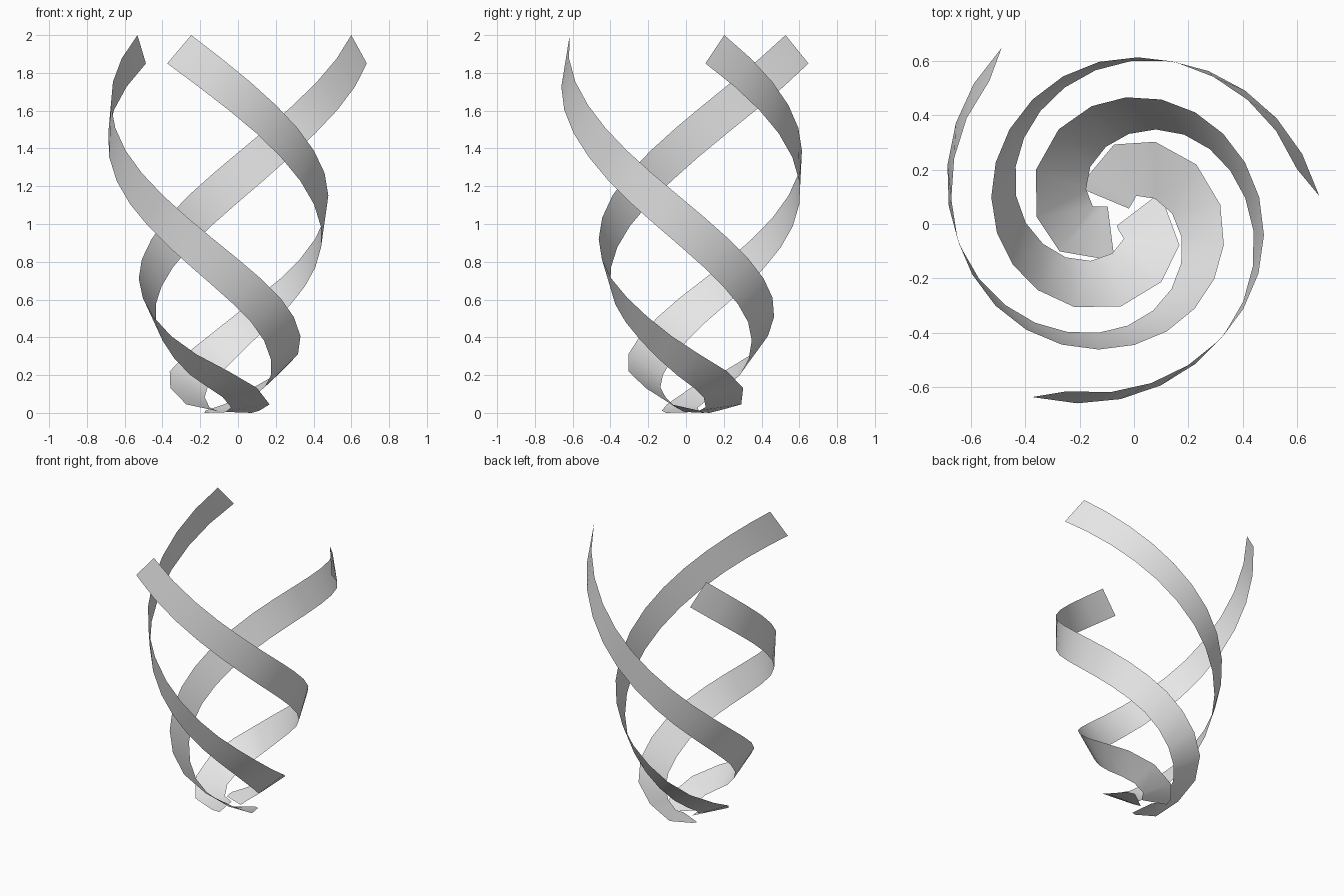
import bpy
from math import radians, cos, sin
from mathutils import Vector

cube = bpy.data.objects.get("Cube")
if cube:
    bpy.data.objects.remove(cube, do_unlink=True)

AXIS = Vector((-0.06, 0.038, 0))
STEPS = 3

# Edge paths from the foot upward: (turn in degrees, radius, height)
LOWER_TIP = [(260, .045, .005), (268, .06, .012)]
UPPER_TIP = [(379, .145, 0), (365, .176, .012)]
LOWER = [(279, .095, .03), (215, .25, .2), (165, .38, .48), (122, .473, .77),
         (80, .564, 1.105), (39, .652, 1.48), (0, .745, 1.85)]
UPPER = [(328, .255, .045), (240, .379, .31), (184, .45, .61), (137, .505, .92),
         (92, .563, 1.27), (50, .615, 1.63), (9, .68, 2)]


def smooth_path(points):
    """Catmull-Rom interpolation with straight extrapolated ends."""
    p = [Vector(q) for q in points]
    p = [2 * p[0] - p[1]] + p + [2 * p[-1] - p[-2]]
    path = []
    for a, b, c, d in zip(p, p[1:], p[2:], p[3:]):
        for s in range(STEPS):
            t = s / STEPS
            path.append(b + (c - a) * t / 2 + (a - 2.5 * b + 2 * c - d / 2) * t**2
                        + (1.5 * (b - c) + (d - a) / 2) * t**3)
    return path + [p[-2]]


def place(point, start):
    angle = radians(point[0] + start)
    return AXIS + Vector((point[1] * cos(angle), point[1] * sin(angle), point[2]))


def make_ribbon(name, start, material):
    lower = [Vector(q) for q in LOWER_TIP] + smooth_path(LOWER)
    upper = [Vector(q) for q in UPPER_TIP] + smooth_path(UPPER)
    verts = [place(q, start) for pair in zip(lower, upper) for q in pair]
    faces = [(i, i + 1, i + 3, i + 2) for i in range(0, len(verts) - 2, 2)]
    mesh = bpy.data.meshes.new(name)
    mesh.from_pydata(verts, [], faces)
    mesh.materials.append(material)
    mesh.shade_smooth()
    ribbon = bpy.data.objects.new(name, mesh)
    bpy.context.collection.objects.link(ribbon)


# Single pale grey material
grey = bpy.data.materials.new("pale_grey")
grey.use_nodes = True
colour = (0.8, 0.8, 0.8, 1)
grey.diffuse_color = colour
for node in grey.node_tree.nodes:
    if node.type == 'BSDF_PRINCIPLED':
        node.inputs["Base Color"].default_value = colour

# Three identical spiral ribbons around the axis
for k, side in enumerate(("right", "back", "front")):
    make_ribbon("spiral_ribbon_" + side, 5 + 120 * k, grey)
